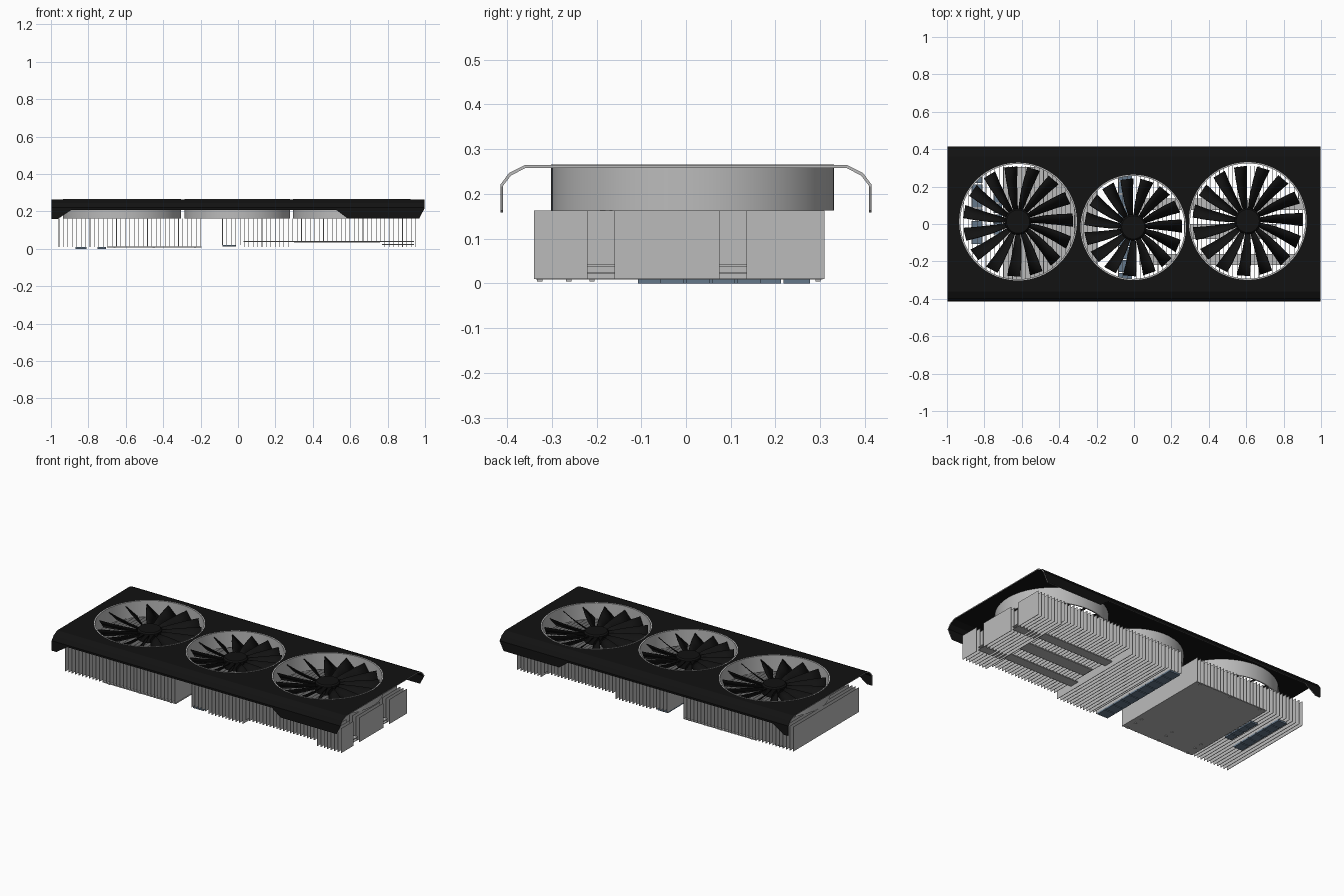
import bpy, bmesh, math
from mathutils import Vector

if "Cube" in bpy.data.objects:
    bpy.data.objects.remove(bpy.data.objects["Cube"])


def material(name, rgb):
    m = bpy.data.materials.new(name)
    m.diffuse_color = (*rgb, 1)
    m.use_nodes = True
    m.node_tree.nodes["Principled BSDF"].inputs["Base Color"].default_value = m.diffuse_color
    return m


BLACK = material("matte black", (0.006, 0.006, 0.006))
GREY = material("aluminium grey", (0.5, 0.5, 0.5))
BLUE = material("thermal pad blue", (0.13, 0.19, 0.26))


def finish(bm, name, mats, smooth=False):
    bmesh.ops.recalc_face_normals(bm, faces=bm.faces)
    me = bpy.data.meshes.new(name)
    bm.to_mesh(me)
    bm.free()
    for m in mats:
        me.materials.append(m)
    ob = bpy.data.objects.new(name, me)
    bpy.context.collection.objects.link(ob)
    if smooth:
        bpy.context.view_layer.objects.active = ob
        ob.select_set(True)
        bpy.ops.object.shade_smooth_by_angle(angle=math.radians(35))
        ob.select_set(False)
    return ob


def box(bm, x0, x1, y0, y1, z0, z1):
    vs = bmesh.ops.create_cube(bm, size=1)["verts"]
    for v in vs:
        v.co = Vector((x0 if v.co.x < 0 else x1, y0 if v.co.y < 0 else y1,
                       z0 if v.co.z < 0 else z1))


def prism(bm, pts, direction):
    f = bm.faces.new([bm.verts.new(p) for p in pts])
    new = bmesh.ops.extrude_face_region(bm, geom=[f])["geom"]
    bmesh.ops.translate(bm, vec=direction,
                        verts=[g for g in new if isinstance(g, bmesh.types.BMVert)])


def lathe(bm, profile, cx, cy, n=72, closed=True):
    rows = [[bm.verts.new((cx + r * math.cos(2 * math.pi * i / n),
                           cy + r * math.sin(2 * math.pi * i / n), z))
             for i in range(n)] for r, z in profile]
    pairs = list(zip(rows, rows[1:] + rows[:1])) if closed else list(zip(rows, rows[1:]))
    for a, b in pairs:
        for i in range(n):
            j = (i + 1) % n
            bm.faces.new((a[i], a[j], b[j], b[i]))
    if not closed:
        bm.faces.new(rows[0])
        bm.faces.new(rows[-1])


FANS = [("left", -0.62, 0.013, 0.315), ("middle", -0.004, -0.018, 0.282),
        ("right", 0.608, 0.016, 0.315)]

# Shroud: bent sheet profile run along x
half_out = [(0.415, 0.15), (0.415, 0.22), (0.396, 0.246), (0.36, 0.264)]
half_in = [(0.409, 0.15), (0.409, 0.218), (0.391, 0.241), (0.358, 0.258)]
loop = (half_out + [(-y, z) for y, z in reversed(half_out)]
        + [(-y, z) for y, z in half_in] + list(reversed(half_in)))
bm = bmesh.new()
prism(bm, [(-0.997, y, z) for y, z in loop], (1.994, 0, 0))
shroud = finish(bm, "shroud", [BLACK, GREY])

# Cutters: skirt outline, then fan openings
cutters = []
bm = bmesh.new()
skirt = [(-1.1, 0.1), (-1.1, 0.158), (-0.965, 0.158), (-0.89, 0.208), (0.525, 0.208),
         (0.585, 0.163), (0.97, 0.163), (0.999, 0.22), (1.1, 0.22), (1.1, 0.1)]
prism(bm, [(x, -0.6, z) for x, z in skirt], (0, 1.2, 0))
cutters.append(finish(bm, "skirt_cutter", [BLACK]))
bm = bmesh.new()
for _, cx, cy, r in FANS:
    lathe(bm, [(r - 0.003, 0.225), (r - 0.003, 0.32)], cx, cy, closed=False)
cutters.append(finish(bm, "opening_cutter", [BLACK]))
for c in cutters:
    c.hide_render = True
    mod = shroud.modifiers.new("cut", "BOOLEAN")
    mod.operation = "DIFFERENCE"
    mod.solver = "EXACT"
    mod.object = c
bpy.context.view_layer.update()
dg = bpy.context.evaluated_depsgraph_get()
cut_mesh = bpy.data.meshes.new_from_object(shroud.evaluated_get(dg))
shroud.modifiers.clear()
shroud.data = cut_mesh
for c in cutters:
    bpy.data.objects.remove(c)
# Bare metal on the cut edges
for p in cut_mesh.polygons:
    edge = abs(p.normal.x) > 0.3 or (p.normal.z < -0.9 and p.center.z < 0.23)
    p.material_index = 1 if edge else 0

# Fans: duct ring, hub and pitched blades
for name, cx, cy, r in FANS:
    bm = bmesh.new()
    lathe(bm, [(r, 0.163), (r, 0.265), (r - 0.007, 0.265), (r - 0.007, 0.163)], cx, cy)
    finish(bm, name + "_fan_ring", [GREY], True)

    bm = bmesh.new()
    lathe(bm, [(0.07, 0.175), (0.07, 0.228), (0.062, 0.236)], cx, cy, 40, False)
    finish(bm, name + "_fan_hub", [BLACK], True)

    bm = bmesh.new()
    tip, count = r - 0.022, 15
    for k in range(count):
        rows = []
        for t in (0, 0.35, 0.7, 1):
            rad = 0.062 + (tip - 0.062) * t
            width = 0.022 + 0.046 * t ** 0.8
            low, high = 0.195 - 0.018 * t, 0.222 + 0.026 * t
            a = 2 * math.pi * (k + 0.25) / count - 0.08 * t
            er, et = Vector((math.cos(a), math.sin(a), 0)), Vector((-math.sin(a), math.cos(a), 0))
            c = Vector((cx, cy, 0)) + er * rad
            rows.append([bm.verts.new(c + et * width * s + Vector((0, 0, low + (high - low) * (s + 0.5))))
                         for s in (-0.5, 0, 0.5)])
        for a, b in zip(rows, rows[1:]):
            for i in range(2):
                bm.faces.new((a[i], a[i + 1], b[i + 1], b[i]))
    blades = finish(bm, name + "_fan_blades", [BLACK], True)
    sol = blades.modifiers.new("thickness", "SOLIDIFY")
    sol.thickness = 0.004
    sol.offset = 0

# Heatsink fins in two stacks, notched at the right end for the heat pipes
Y0, Y1, TOP = -0.34, 0.31, 0.163
SLOTS = [(-0.22, -0.16), (0.075, 0.135)]


def fin_stack(name, xa, xb, n):
    bm = bmesh.new()
    for i in range(n):
        x = xa + (xb - xa) * i / (n - 1)
        z0 = 0.01
        if -0.1 < x < 0.03:
            z0 = 0.02
        elif 0.29 < x < 0.77:
            z0 = 0.04
        spans = [(Y0, Y1)]
        if x > 0.86:
            spans = [(Y0, SLOTS[0][0]), (SLOTS[0][1], SLOTS[1][0]), (SLOTS[1][1], Y1)]
        for a, b in spans:
            box(bm, x - 0.0015, x + 0.0015, a, b, z0, TOP)
    finish(bm, name, [GREY])


fin_stack("left_fin_stack", -0.957, -0.2, 33)
fin_stack("right_fin_stack", -0.083, 0.95, 45)

# Flat heat pipes and centre strip under the right stack
bm = bmesh.new()
for a, b in SLOTS:
    box(bm, 0.03, 0.94, a, b, 0.037, 0.042)
    box(bm, 0.77, 0.94, a, b, 0.021, 0.025)
box(bm, 0.3, 0.76, -0.08, 0.0, 0.034, 0.04)
finish(bm, "heat_pipes", [GREY])

# Base plate under the left stack with small pegs
bm = bmesh.new()
box(bm, -0.7, -0.195, -0.335, 0.305, 0.008, 0.012)
for x in (-0.66, -0.45, -0.23):
    for y in (-0.327, -0.262, -0.21, 0.295):
        box(bm, x - 0.006, x + 0.006, y - 0.006, y + 0.006, 0.004, 0.009)
finish(bm, "base_plate", [GREY])

# Thermal pads in rows
bm = bmesh.new()
for x0, x1, ya, yb, z0, n in [(-0.87, -0.81, -0.11, 0.28, 0.0, 6),
                              (-0.75, -0.705, -0.06, 0.17, 0.0, 4),
                              (-0.083, -0.01, -0.33, 0.30, 0.011, 9)]:
    step = (yb - ya) / n
    for i in range(n):
        box(bm, x0, x1, ya + i * step + 0.003, ya + (i + 1) * step - 0.003, z0, z0 + 0.01)
finish(bm, "thermal_pads", [BLUE])
